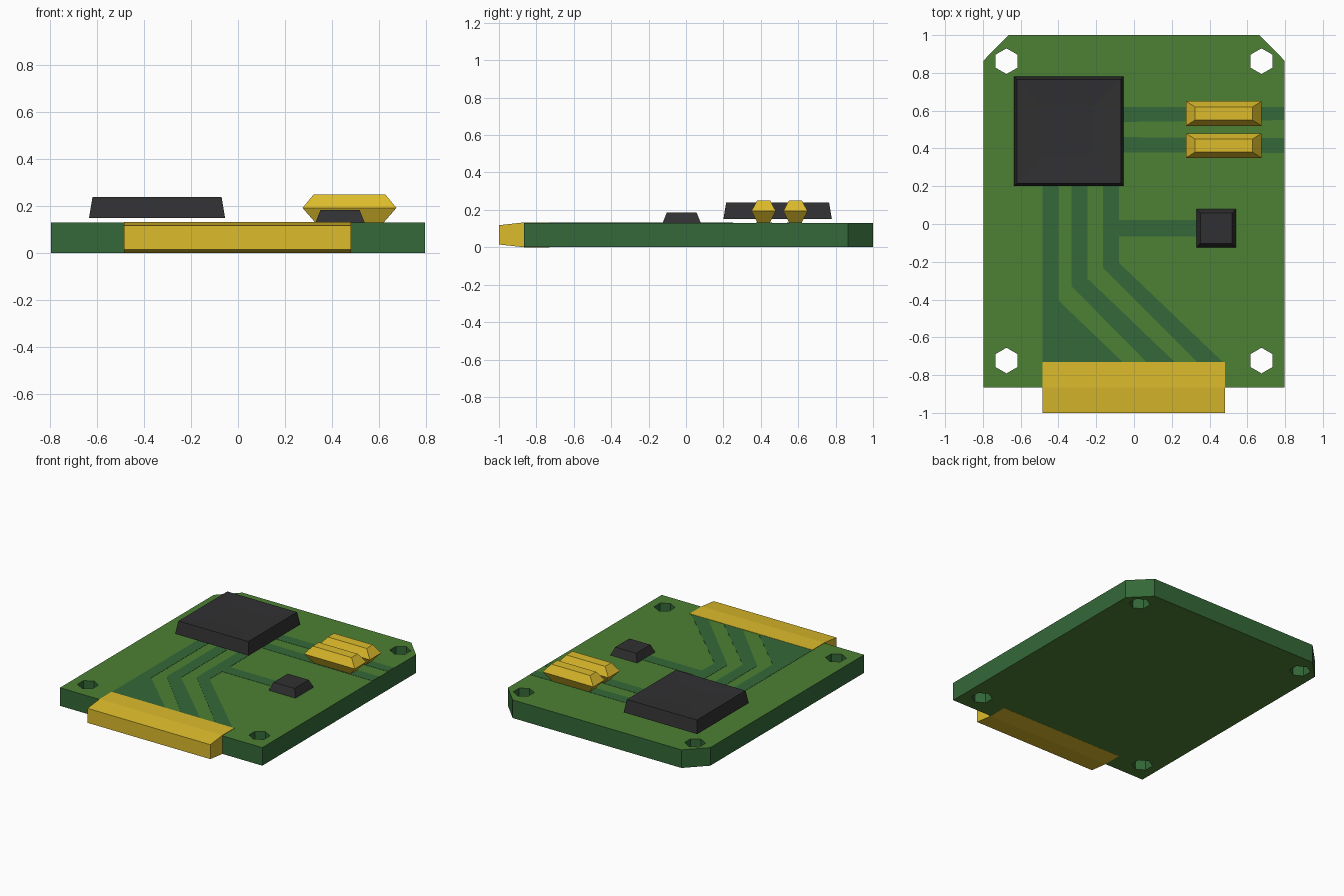
import bpy, bmesh, math

if "Cube" in bpy.data.objects:
    bpy.data.objects.remove(bpy.data.objects["Cube"])


def material(name, rgb):
    m = bpy.data.materials.new(name)
    m.diffuse_color = (*rgb, 1)
    m.use_nodes = True
    m.node_tree.nodes["Principled BSDF"].inputs["Base Color"].default_value = m.diffuse_color
    return m


GREEN = material("board_green", (0.075, 0.22, 0.035))
DARK = material("trace_green", (0.035, 0.14, 0.04))
GOLD = material("gold", (0.72, 0.50, 0.025))
BLACK = material("chip_black", (0.03, 0.03, 0.032))


def add_object(name, bm, *mats):
    bmesh.ops.recalc_face_normals(bm, faces=bm.faces)
    me = bpy.data.meshes.new(name)
    bm.to_mesh(me)
    bm.free()
    for m in mats:
        me.materials.append(m)
    ob = bpy.data.objects.new(name, me)
    bpy.context.collection.objects.link(ob)
    return ob


def prism(name, pts, direction, mat):
    """Extrude a closed 3D outline along a direction."""
    bm = bmesh.new()
    face = bm.faces.new([bm.verts.new(p) for p in pts])
    ext = bmesh.ops.extrude_face_region(bm, geom=[face], use_keep_orig=True)
    verts = [g for g in ext["geom"] if isinstance(g, bmesh.types.BMVert)]
    bmesh.ops.translate(bm, verts=verts, vec=direction)
    return add_object(name, bm, mat)


def stacked(name, cx, cy, levels, mat):
    """Loft rectangles given as (half_x, half_y, z), capped at both ends."""
    bm = bmesh.new()
    rings = [[bm.verts.new((cx + sx * hx, cy + sy * hy, z))
              for sx, sy in ((-1, -1), (1, -1), (1, 1), (-1, 1))]
             for hx, hy, z in levels]
    for a, b in zip(rings, rings[1:]):
        for i in range(4):
            j = (i + 1) % 4
            bm.faces.new((a[i], a[j], b[j], b[i]))
    bm.faces.new(rings[0][::-1])
    bm.faces.new(rings[-1])
    return add_object(name, bm, mat)


# Board: filled outline with four hexagonal holes, extruded
TOP = 0.13
outline = [(-0.797, -0.865), (0.797, -0.865), (0.797, 0.865),
           (0.665, 1), (-0.665, 1), (-0.797, 0.865)]
loops = [outline]
for hx in (-0.675, 0.675):
    for hy in (-0.723, 0.862):
        loops.append([(hx + 0.068 * math.sin(k * math.pi / 3),
                       hy + 0.068 * math.cos(k * math.pi / 3)) for k in range(6)])
curve = bpy.data.curves.new("board_outline", "CURVE")
curve.dimensions = "2D"
curve.fill_mode = "BOTH"
curve.extrude = TOP / 2 - 0.0005
for loop in loops:
    s = curve.splines.new("POLY")
    s.points.add(len(loop) - 1)
    for p, (x, y) in zip(s.points, loop):
        p.co = (x, y, 0, 1)
    s.use_cyclic_u = True
temp = bpy.data.objects.new("board_outline", curve)
bm = bmesh.new()
flat = temp.to_mesh()
bm.from_mesh(flat)
temp.to_mesh_clear()
bpy.data.objects.remove(temp)
bmesh.ops.remove_doubles(bm, verts=bm.verts, dist=1e-5)
bmesh.ops.translate(bm, verts=bm.verts, vec=(0, 0, TOP / 2 + 0.0005))
bm.normal_update()
for f in bm.faces:
    f.smooth = False
    f.material_index = 0 if abs(f.normal.z) > 0.5 else 1
add_object("board", bm, GREEN, DARK)

# Traces: thin strips on the top face
traces = {
    "edge_trace_upper": [(-0.1, 0.54), (0.796, 0.55), (0.796, 0.62), (-0.1, 0.62)],
    "edge_trace_lower": [(-0.1, 0.38), (0.796, 0.375), (0.796, 0.455), (-0.1, 0.46)],
    "small_chip_trace": [(-0.08, -0.065), (0.4, -0.065), (0.4, 0.02), (-0.08, 0.02)],
    "bus_trace_left": [(-0.485, 0.25), (-0.485, -0.74), (-0.05, -0.74),
                       (-0.4, -0.405), (-0.4, 0.25)],
    "bus_trace_middle": [(-0.33, 0.25), (-0.33, -0.33), (0.075, -0.74),
                         (0.225, -0.74), (-0.245, -0.29), (-0.245, 0.25)],
    "bus_trace_right": [(-0.165, 0.25), (-0.165, -0.23), (0.345, -0.74),
                        (0.48, -0.74), (-0.08, -0.205), (-0.08, 0.25)],
}
for name, pts in traces.items():
    prism(name, [(x, y, TOP - 0.004) for x, y in pts], (0, 0, 0.0055), DARK)

# Edge connector: tapered tongue wrapping both faces of the board
profile = [(-0.73, 0), (-0.865, 0), (-1, 0.015), (-1, 0.118),
           (-0.865, 0.133), (-0.73, 0.133)]
prism("edge_connector", [(-0.485, y, z) for y, z in profile], (0.967, 0, 0), GOLD)

# Main chip floats just above the board, with a slightly dished top
stacked("main_chip", -0.345, 0.49,
        [(0.29, 0.29, 0.15), (0.275, 0.275, 0.24), (0.13, 0.13, 0.232)], BLACK)
stacked("small_chip", 0.435, -0.023,
        [(0.105, 0.102, TOP), (0.083, 0.08, 0.185)], BLACK)

# Gold capacitors, widest at mid height
for i, y in enumerate((0.585, 0.415)):
    stacked(f"capacitor_{i + 1}", 0.475, y,
            [(0.145, 0.033, TOP), (0.2, 0.065, 0.193), (0.153, 0.035, 0.25)], GOLD)
